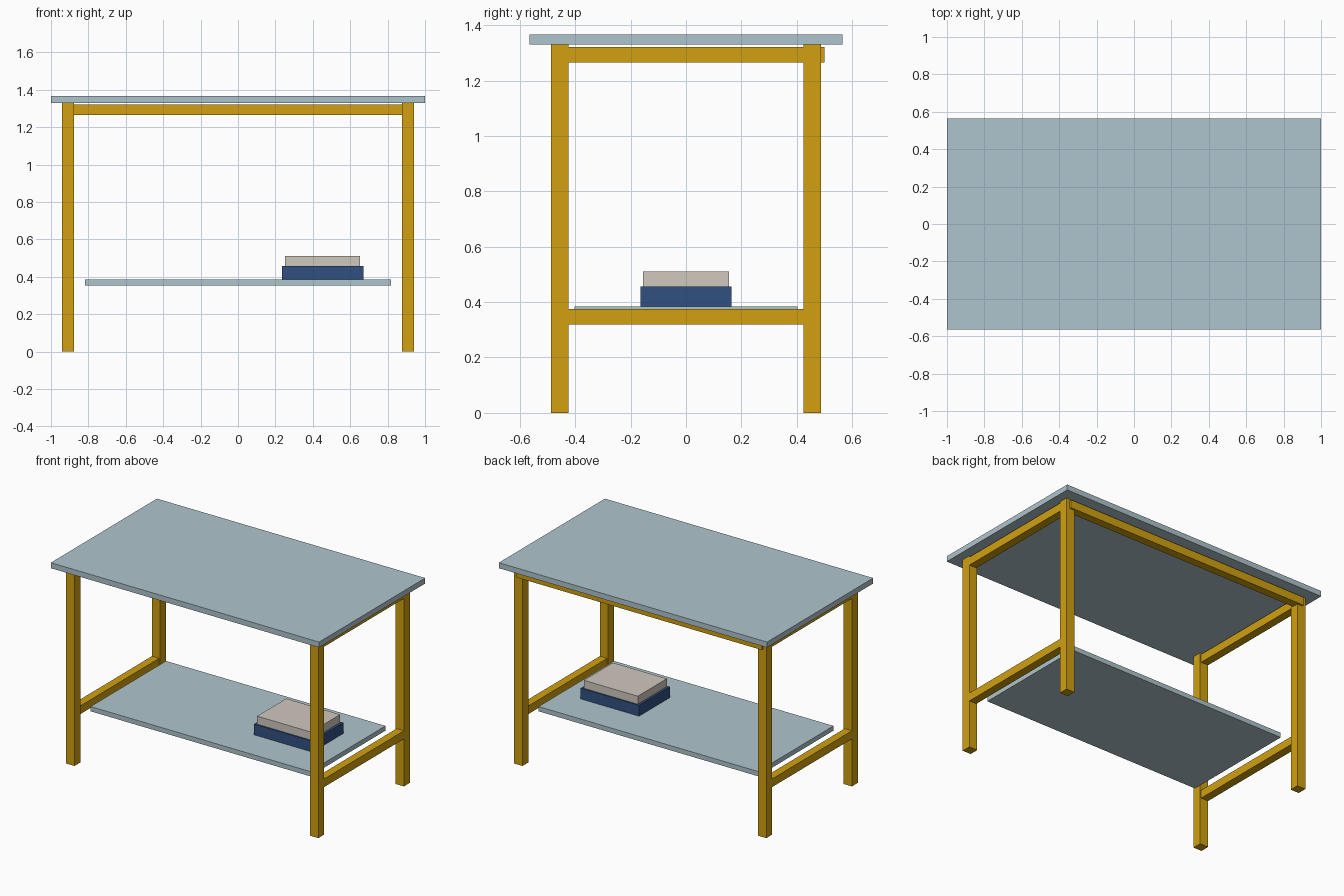
import bpy

if "Cube" in bpy.data.objects:
    bpy.data.objects.remove(bpy.data.objects["Cube"])


def material(name, rgb):
    m = bpy.data.materials.new(name)
    m.diffuse_color = (*rgb, 1)
    m.use_nodes = True
    m.node_tree.nodes["Principled BSDF"].inputs["Base Color"].default_value = m.diffuse_color
    return m


yellow = material("yellow_frame", (0.64, 0.35, 0.005))
pale = material("pale_blue_panel", (0.43, 0.56, 0.61))
navy = material("navy_box", (0.03, 0.08, 0.22))
beige = material("beige_box", (0.63, 0.58, 0.51))


def box(name, x, y, z, mat):
    """Box from (min, max) ranges on each axis."""
    axes = (x, y, z)
    bpy.ops.mesh.primitive_cube_add(size=1, location=[(a + b) / 2 for a, b in axes])
    ob = bpy.context.object
    ob.name = name
    ob.scale = [b - a for a, b in axes]
    bpy.ops.object.transform_apply(location=False, rotation=False, scale=True)
    ob.data.materials.append(mat)
    return ob


def span(a, b, sign):
    return tuple(sorted((a * sign, b * sign)))


# Worktop and lower shelf
box("table_top", (-1, 1), (-0.565, 0.565), (1.33, 1.367), pale)
box("lower_shelf", (-0.818, 0.818), (-0.402, 0.402), (0.352, 0.384), pale)

# Legs and side rails, mirrored left and right
for side, sx in (("left", -1), ("right", 1)):
    for end, sy in (("front", -1), ("back", 1)):
        box(f"{end}_{side}_leg", span(0.878, 0.94, sx), span(0.425, 0.487, sy),
            (0, 1.33), yellow)
    for level, z in (("lower", 0.32), ("upper", 1.266)):
        box(f"{level}_{side}_rail", span(0.885, 0.94, sx), (-0.43, 0.43),
            (z, z + 0.055), yellow)

# Rail along the back under the top
box("back_rail", (-0.915, 0.915), (0.445, 0.5), (1.266, 1.321), yellow)

# Storage box with lid on the shelf
box("storage_box", (0.235, 0.67), (-0.164, 0.164), (0.384, 0.457), navy)
box("storage_box_lid", (0.251, 0.653), (-0.155, 0.155), (0.457, 0.511), beige)
